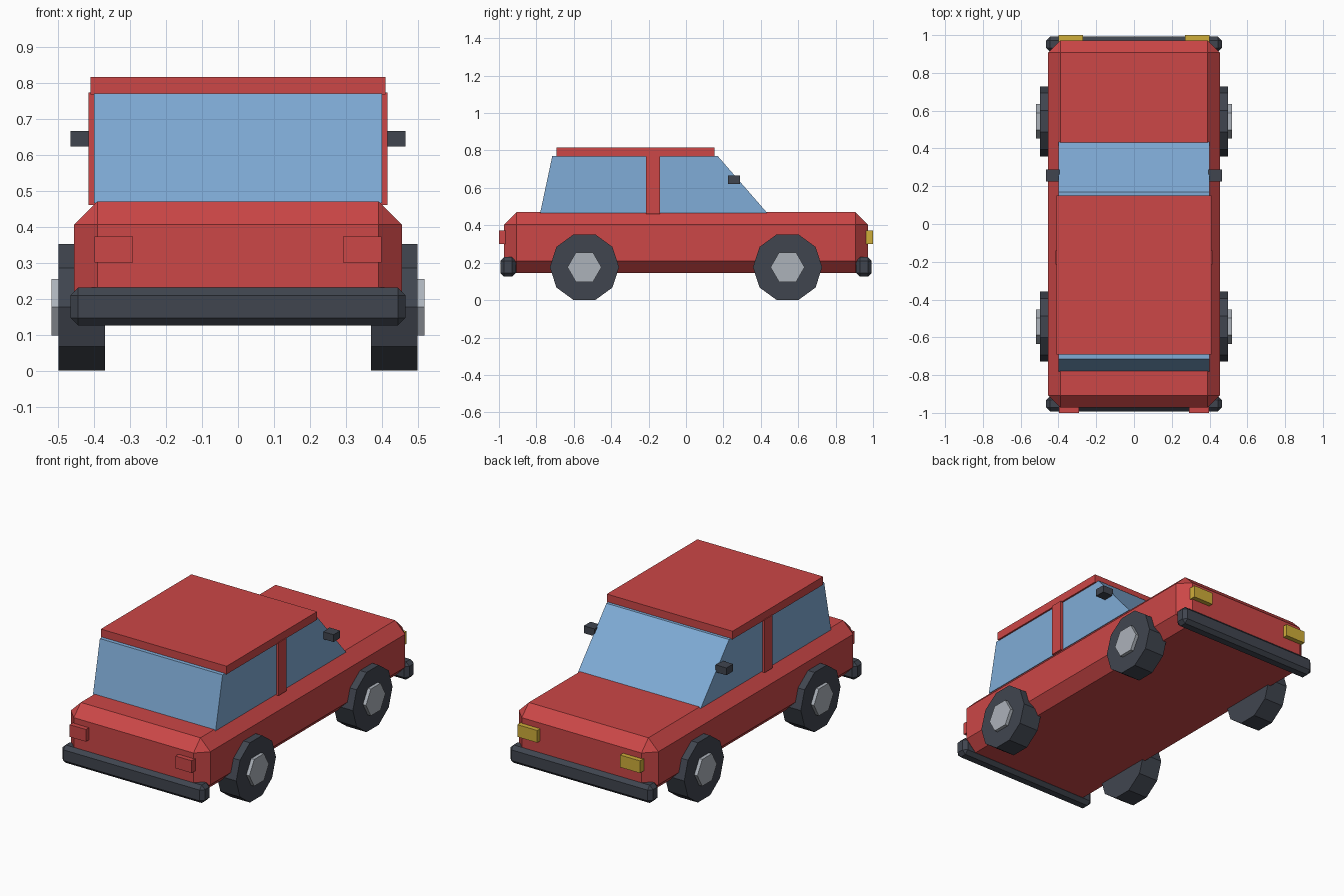
import bpy, bmesh, math
from mathutils import Matrix

if "Cube" in bpy.data.objects:
    bpy.data.objects.remove(bpy.data.objects["Cube"])


def material(name, r, g, b):
    lin = lambda c: ((c / 255 + 0.055) / 1.055) ** 2.4
    m = bpy.data.materials.new(name)
    m.diffuse_color = (lin(r), lin(g), lin(b), 1)
    m.use_nodes = True
    m.node_tree.nodes["Principled BSDF"].inputs["Base Color"].default_value = m.diffuse_color
    return m


RED = material("red_paint", 204, 71, 71)
GLASS = material("blue_glass", 128, 172, 215)
DARK = material("dark_rubber", 64, 69, 79)
GREY = material("hub_grey", 172, 178, 186)
YELLOW = material("lamp_yellow", 207, 173, 58)


def finish(name, bm, mat):
    bmesh.ops.recalc_face_normals(bm, faces=bm.faces)
    me = bpy.data.meshes.new(name)
    bm.to_mesh(me)
    bm.free()
    me.materials.append(mat)
    ob = bpy.data.objects.new(name, me)
    bpy.context.collection.objects.link(ob)
    return ob


def box(name, x, y, z, mat, chamfer=0):
    """Box from (min, max) ranges, with optional one-step chamfer."""
    bm = bmesh.new()
    bmesh.ops.create_cube(bm, size=1)
    for v in bm.verts:
        v.co = [(r[0] + r[1]) / 2 + c * (r[1] - r[0]) for r, c in zip((x, y, z), v.co)]
    if chamfer:
        bmesh.ops.bevel(bm, geom=bm.edges[:], offset=chamfer, segments=1,
                        affect='EDGES', profile=0.5)
    return finish(name, bm, mat)


def disc(name, sides, radius, x, y, z, mat):
    """Cylinder along x, with a corner pointing along y."""
    bm = bmesh.new()
    bmesh.ops.create_cone(bm, cap_ends=True, segments=sides, radius1=radius,
                          radius2=radius, depth=x[1] - x[0])
    # put a corner at angle zero, then map the axis z to x and the corner to y
    a = max(bm.verts, key=lambda v: v.co.z).co
    bmesh.ops.rotate(bm, verts=bm.verts, cent=(0, 0, 0),
                     matrix=Matrix.Rotation(-math.atan2(a.y, a.x), 3, 'Z'))
    for v in bm.verts:
        v.co = ((x[0] + x[1]) / 2 + v.co.z, y + v.co.x, z + v.co.y)
    return finish(name, bm, mat)


# Chamfered lower body
box("body", (-0.455, 0.455), (-0.972, 0.972), (0.145, 0.47), RED, 0.065)

# Glass cabin: side profile extruded across the width
profile = [(-0.78, 0.465), (0.435, 0.465), (0.17, 0.77), (-0.715, 0.77)]
bm = bmesh.new()
left, right = ([bm.verts.new((x, y, z)) for y, z in profile] for x in (-0.4, 0.4))
bm.faces.new(left)
bm.faces.new(right)
for i in range(4):
    j = (i + 1) % 4
    bm.faces.new((left[i], left[j], right[j], right[i]))
finish("cabin_glass", bm, GLASS)

# Roof slab
box("roof", (-0.41, 0.41), (-0.692, 0.152), (0.767, 0.815), RED)

# Bumpers
for name, y in (("front_bumper", (0.91, 0.993)), ("rear_bumper", (-0.993, -0.91))):
    box(name, (-0.465, 0.465), y, (0.125, 0.23), DARK, 0.021)

# Paired parts
for side, s in (("left", -1), ("right", 1)):
    span = lambda a, b: tuple(sorted((s * a, s * b)))
    box(side + "_door_pillar", span(0.385, 0.415), (-0.215, -0.14), (0.46, 0.772), RED)
    box(side + "_mirror", span(0.395, 0.465), (0.225, 0.288), (0.622, 0.665), DARK)
    box(side + "_headlamp", span(0.27, 0.4), (0.955, 1.0), (0.3, 0.372), YELLOW)
    box(side + "_tail_lamp", span(0.292, 0.398), (-1.0, -0.955), (0.3, 0.372), RED)
    for end, y in (("front", 0.543), ("rear", -0.543)):
        disc(f"{end}_{side}_tyre", 10, 0.185, span(0.37, 0.498), y, 0.176, DARK)
        disc(f"{end}_{side}_hub", 6, 0.091, span(0.45, 0.518), y, 0.176, GREY)
